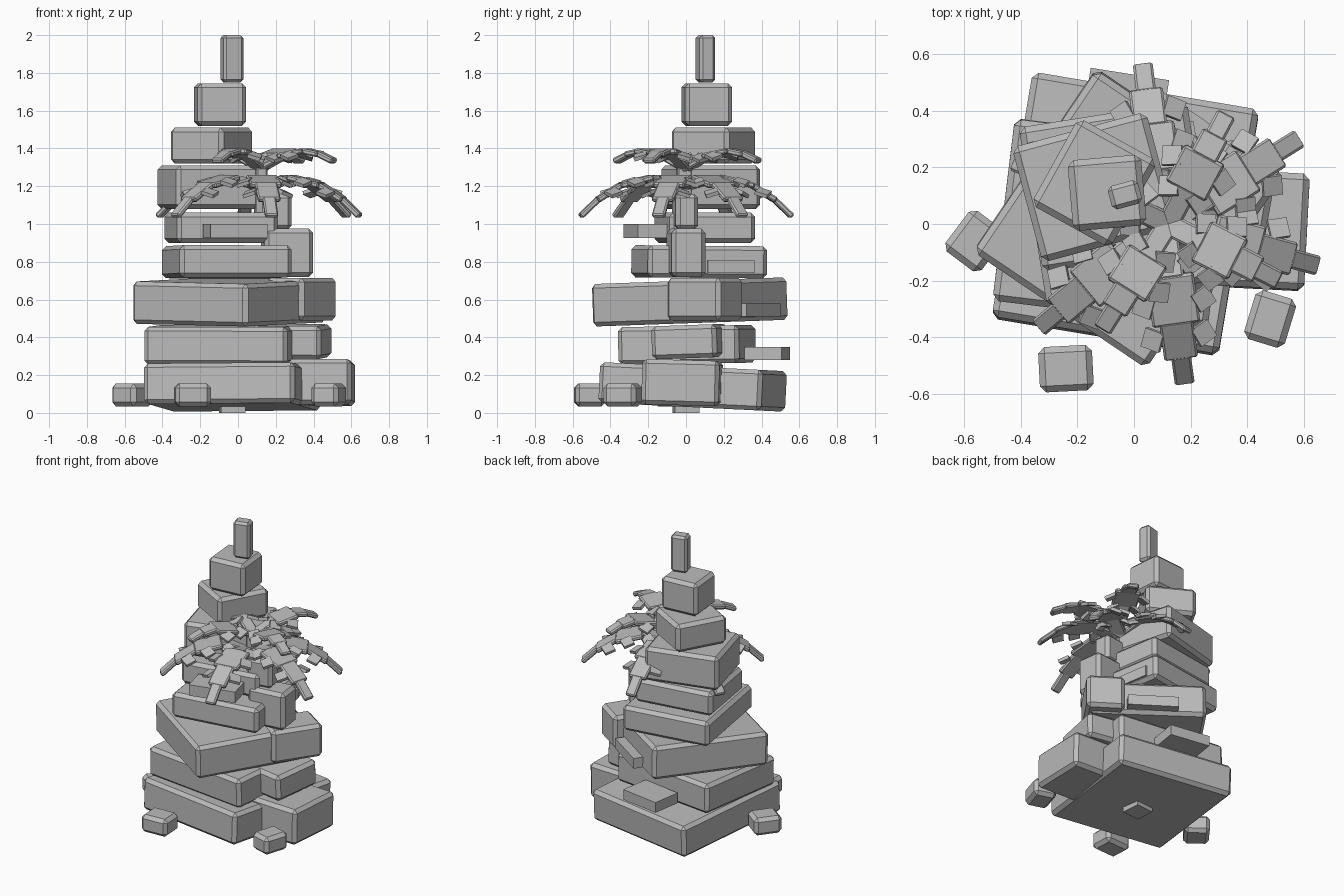
import bpy, math
from mathutils import Matrix, Vector

stone = bpy.data.materials.new("stone_grey")
stone.diffuse_color = (0.5, 0.5, 0.5, 1)


def box(name, matrix, size, bevel):
    """Chamfered box placed by a matrix."""
    bpy.ops.mesh.primitive_cube_add(size=1)
    ob = bpy.context.object
    ob.name = name
    ob.data.transform(Matrix.Diagonal((*size, 1)))
    ob.matrix_world = matrix
    ob.data.materials.append(stone)
    if bevel:
        mod = ob.modifiers.new("chamfer", 'BEVEL')
        mod.width = bevel
        mod.segments = 1
    return ob


def block(name, x, y, z0, z1, sx, sy, turn, bevel=0.022, tilt=0):
    """Stone block between two heights, turned about z and tilted about x."""
    m = (Matrix.Translation((x, y, (z0 + z1) / 2))
         @ Matrix.Rotation(math.radians(tilt), 4, 'X')
         @ Matrix.Rotation(math.radians(turn), 4, 'Z'))
    return box(name, m, (sx, sy, z1 - z0), bevel)


# Stacked main stones, bottom to top
for i, s in enumerate([
    (-0.03, 0.035, 0.03, 0.245, 0.81, 0.875, -9.5, 0.022, -2.8),
    (-0.08, 0.005, 0.26, 0.46, 0.765, 0.645, -7, 0.022, 1.0),
    (-0.045, 0.02, 0.475, 0.70, 0.735, 0.775, -34, 0.022, 2.0),
    (-0.06, 0.07, 0.715, 0.885, 0.60, 0.64, 9, 0.022, -0.5),
    (-0.09, 0.10, 0.90, 1.06, 0.54, 0.46, 9),
    (-0.14, 0.13, 1.08, 1.31, 0.49, 0.42, 15),
    (-0.14, 0.145, 1.32, 1.51, 0.32, 0.35, -29),
    (-0.095, 0.11, 1.52, 1.745, 0.26, 0.25, 5),
    (-0.032, 0.103, 1.75, 2.0, 0.11, 0.085, 15, 0.015),
]):
    block(f"main_stone_{i + 1}", *s)

# Side stones leaning out of the right of the stack
for i, s in enumerate([
    (0.41, -0.02, 0.04, 0.28, 0.40, 0.41, -3, 0.022, -1.5),
    (0.28, 0.02, 0.29, 0.465, 0.38, 0.35, -10, 0.022, 2.0),
    (0.335, 0.10, 0.49, 0.715, 0.24, 0.34, -34),
    (0.26, 0.0, 0.72, 0.975, 0.26, 0.18, 7),
    (0.19, -0.005, 0.97, 1.16, 0.18, 0.12, 8),
]):
    block(f"side_stone_{i + 1}", *s)

# Sharp-edged ledges poking out between the stones
for i, s in enumerate([
    (-0.03, 0.0, 0.0, 0.06, 0.13, 0.13, 5),
    (-0.03, 0.43, 0.28, 0.35, 0.28, 0.20, -9),
    (0.15, 0.36, 0.51, 0.58, 0.32, 0.12, -34),
    (0.17, 0.23, 0.74, 0.81, 0.12, 0.25, 9),
    (-0.015, -0.21, 0.925, 1.0, 0.31, 0.17, 14),
]):
    block(f"ledge_{i + 1}", *s, bevel=0)

# Loose stones on the ground
for i, s in enumerate([
    (-0.24, -0.51, 0.035, 0.155, 0.19, 0.16, 3),
    (0.48, -0.335, 0.035, 0.155, 0.15, 0.18, -17),
    (-0.56, -0.06, 0.035, 0.155, 0.16, 0.18, -37),
]):
    block(f"loose_stone_{i + 1}", *s)


def frond(name, angle, centre, path, widths, leaflets):
    """Chain of flat plates along a (radius, height) path, with side leaflets."""
    spin = Matrix.Translation((*centre, 0)) @ Matrix.Rotation(math.radians(angle), 4, 'Z')
    for i, w in enumerate(widths):
        a, b = (Vector((r, 0, z)) for r, z in path[i:i + 2])
        pitch = Matrix.Rotation(-math.atan2(b.z - a.z, b.x - a.x), 4, 'Y')
        m = spin @ Matrix.Translation((a + b) / 2) @ pitch
        box(f"{name}_plate_{i + 1}", m, ((b - a).length + 0.015, w, 0.03), 0.008)
    for i, (r, off, z) in enumerate(leaflets):
        for side in (-1, 1):
            m = (spin @ Matrix.Translation((r, side * off, z))
                 @ Matrix.Rotation(side * 0.5, 4, 'Z')
                 @ Matrix.Rotation(-side * 0.3, 4, 'X')
                 @ Matrix.Rotation(0.3, 4, 'Y'))
            box(f"{name}_leaflet_{i + 1}", m, (0.07, 0.07, 0.02), 0)


# Lower crown of drooping fronds
low_path = [(0.0, 1.19), (0.19, 1.245), (0.35, 1.205), (0.47, 1.13), (0.56, 1.045)]
for i, a in enumerate((97, 32, -15, -82, -140, 157)):
    frond(f"lower_frond_{i + 1}", a, (0.1, 0.0), low_path, (0.10, 0.17, 0.12, 0.07),
          [(0.15, 0.075, 1.225), (0.28, 0.105, 1.22), (0.40, 0.09, 1.165)])

# Upper crown of shorter fronds
high_path = [(0.0, 1.29), (0.14, 1.36), (0.27, 1.385), (0.35, 1.37), (0.43, 1.335)]
for i, a in enumerate((62, -27, -122, 155)):
    frond(f"upper_frond_{i + 1}", a, (0.12, 0.0), high_path, (0.08, 0.16, 0.10, 0.07),
          [(0.12, 0.06, 1.35), (0.22, 0.10, 1.36)])

# Short trunk between the crowns
block("trunk", 0.12, -0.01, 1.0, 1.30, 0.06, 0.08, 10, 0.008)
